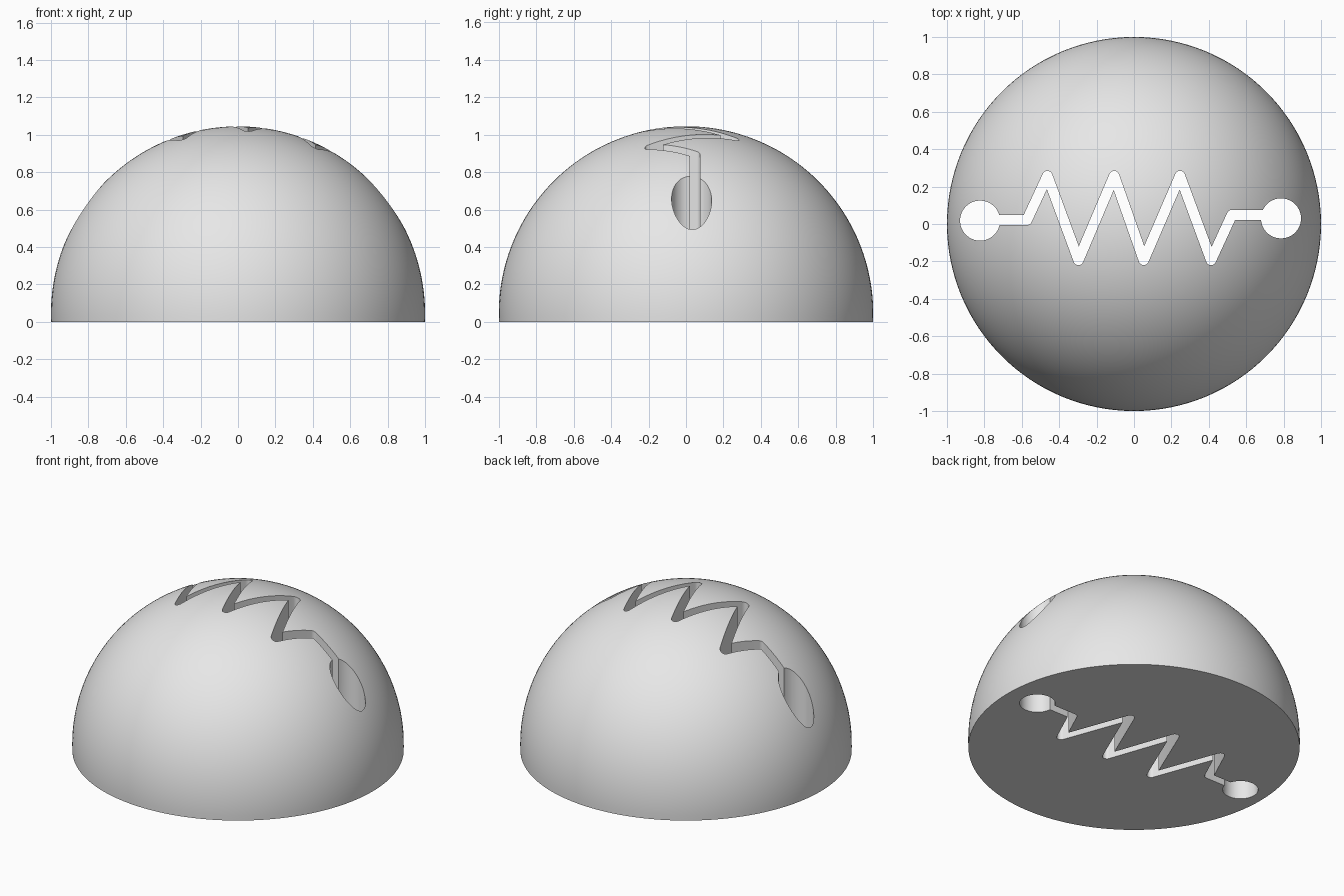
import bpy
import bmesh
from math import asin, atan2, cos, pi, sin, sqrt, tau
from mathutils import Vector

cube = bpy.data.objects.get("Cube")
if cube:
    bpy.data.objects.remove(cube, do_unlink=True)

RADIUS, LIFT = 1.0, 0.045      # sphere centre sits slightly above the flat base
HALF = 0.027                   # half width of the zigzag slot
HOLE = 0.107                   # radius of the round end holes
HOLES = [Vector((-0.823, 0.018)), Vector((0.786, 0.030))]
LEFT_Y, RIGHT_Y = 0.022, 0.048
TOP, BOTTOM = 0.257, -0.193

# Centre line of the slot
path = [Vector((HOLES[0].x, LEFT_Y)), Vector((-0.572, LEFT_Y))]
for i, x in enumerate((-0.463, -0.297, -0.106, 0.052, 0.246, 0.412)):
    path.append(Vector((x, BOTTOM if i % 2 else TOP)))
path += [Vector((0.523, RIGHT_Y)), Vector((HOLES[1].x, RIGHT_Y))]

grey = bpy.data.materials.new("plain grey")
grey.use_nodes = True
grey.diffuse_color = (0.8, 0.8, 0.8, 1)
grey.node_tree.nodes["Principled BSDF"].inputs["Base Color"].default_value = (0.8, 0.8, 0.8, 1)


def make_object(name, bm):
    bmesh.ops.recalc_face_normals(bm, faces=bm.faces)
    mesh = bpy.data.meshes.new(name)
    bm.to_mesh(mesh)
    bm.free()
    mesh.materials.append(grey)
    obj = bpy.data.objects.new(name, mesh)
    bpy.context.collection.objects.link(obj)
    return obj


def right_side(points):
    """Right edge of the slot: round on outer bends, mitred on inner bends."""
    edge = []
    for before, here, after in zip(points, points[1:], points[2:]):
        a, b = (here - before).normalized(), (after - here).normalized()
        na, nb = Vector((a.y, -a.x)), Vector((b.y, -b.x))
        turn = a.x * b.y - a.y * b.x
        if turn > 0:
            start, sweep = atan2(na.y, na.x), atan2(turn, a.dot(b))
            for k in range(9):
                t = start + sweep * k / 8
                edge.append(here + HALF * Vector((cos(t), sin(t))))
        else:
            edge.append(here + (na + nb) * HALF / (1 + na.dot(nb)))
    return edge


def hole_arc(centre, slot_y, facing):
    """Counter-clockwise arc round an end hole, open where the slot joins."""
    low = asin((slot_y - HALF - centre.y) / HOLE)
    high = asin((slot_y + HALF - centre.y) / HOLE)
    if facing > 0:
        start, end = high, tau + low
    else:
        start, end = pi - low - tau, pi - high
    return [centre + HOLE * Vector((cos(t), sin(t)))
            for t in (start + (end - start) * k / 48 for k in range(49))]


# Dome, revolved from an arc with a flat base
bm = bmesh.new()
SEGMENTS, RINGS = 128, 48
base_angle = -asin(LIFT / RADIUS)
rings = []
for r in range(RINGS):
    t = base_angle + (pi / 2 - base_angle) * r / RINGS
    rings.append([bm.verts.new((RADIUS * cos(t) * cos(tau * s / SEGMENTS),
                                RADIUS * cos(t) * sin(tau * s / SEGMENTS),
                                LIFT + RADIUS * sin(t))) for s in range(SEGMENTS)])
pole = bm.verts.new((0, 0, LIFT + RADIUS))
for s in range(SEGMENTS):
    n = (s + 1) % SEGMENTS
    for lower, upper in zip(rings, rings[1:]):
        bm.faces.new((lower[s], lower[n], upper[n], upper[s]))
    bm.faces.new((rings[-1][s], rings[-1][n], pole))
bm.faces.new(rings[0][::-1])
dome = make_object("dome", bm)

# Slot cutter: one continuous outline raised through the dome
outline = (hole_arc(HOLES[0], LEFT_Y, 1) + right_side(path)
           + hole_arc(HOLES[1], RIGHT_Y, -1) + right_side(path[::-1]))
bm = bmesh.new()
floor = bm.faces.new([bm.verts.new((p.x, p.y, -0.2)) for p in outline])
raised = bmesh.ops.extrude_face_region(bm, geom=[floor])["geom"]
bmesh.ops.translate(bm, vec=(0, 0, 1.5),
                    verts=[v for v in raised if isinstance(v, bmesh.types.BMVert)])
cutter = make_object("slot_cutter", bm)
cutter.hide_render = True

cut = dome.modifiers.new("slot", "BOOLEAN")
cut.operation = "DIFFERENCE"
cut.solver = "EXACT"
cut.object = cutter

# Apply the cut, then smooth the curved faces
bpy.ops.object.select_all(action="DESELECT")
dome.select_set(True)
bpy.context.view_layer.objects.active = dome
bpy.ops.object.modifier_apply(modifier=cut.name)
bpy.data.objects.remove(cutter, do_unlink=True)
bpy.ops.object.shade_smooth_by_angle(angle=0.6)
